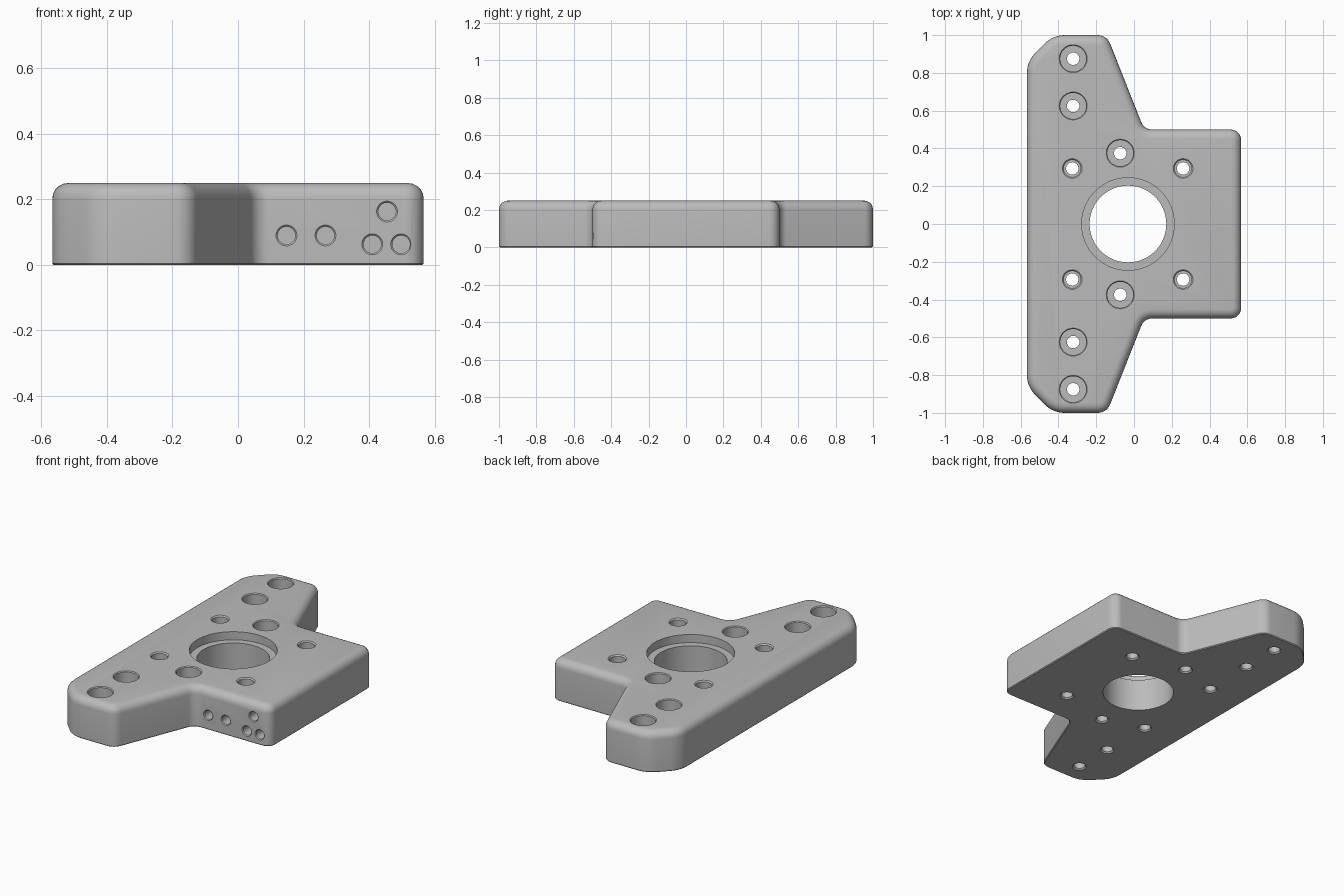
import bpy, bmesh, math
from mathutils import Vector, Matrix

if "Cube" in bpy.data.objects:
    bpy.data.objects.remove(bpy.data.objects["Cube"])

HEIGHT, ROUND, LIP = 0.25, 0.048, 0.005

metal = bpy.data.materials.new("grey_metal")
metal.diffuse_color = (0.5, 0.5, 0.5, 1)
metal.use_nodes = True
metal.node_tree.nodes["Principled BSDF"].inputs["Base Color"].default_value = metal.diffuse_color

# Half outline (back side): x, y, corner radius; mirrored in y for the front
half = [(0.567, 0.5, 0.055), (0.054, 0.5, 0.06), (-0.144, 1.0, 0.07),
        (-0.43, 1.0, 0.15), (-0.567, 0.86, 0.15)]
outline = half + [(x, -y, r) for x, y, r in reversed(half)]


def rounded_ring(inset):
    """Outline with filleted corners, moved inward by inset."""
    points, n, steps = [], len(outline), 6
    for i, (x, y, r) in enumerate(outline):
        p = Vector((x, y))
        a = (p - Vector(outline[i - 1][:2])).normalized()
        b = (Vector(outline[(i + 1) % n][:2]) - p).normalized()
        turn = a.x * b.y - a.y * b.x
        side = 1 if turn > 0 else -1          # convex or concave corner
        angle = math.acos(max(-1, min(1, a.dot(b))))
        normal = Vector((-a.y, a.x)) * side
        centre = p - a * r * math.tan(angle / 2) + normal * r
        radius = r - inset * side
        for k in range(steps + 1):
            t = side * angle * k / steps
            points.append(centre + Matrix.Rotation(t, 2) @ (-normal * radius))
    return points


def loft(bm, rings):
    """Closed skin through rings of equal length, capped at both ends."""
    loops = [[bm.verts.new(p) for p in ring] for ring in rings]
    for low, high in zip(loops, loops[1:]):
        for i in range(len(low)):
            j = (i + 1) % len(low)
            bm.faces.new((low[i], low[j], high[j], high[i]))
    bm.faces.new(loops[0][::-1])
    bm.faces.new(loops[-1])


def finish(bm, name):
    bmesh.ops.recalc_face_normals(bm, faces=bm.faces)
    mesh = bpy.data.meshes.new(name)
    bm.to_mesh(mesh)
    bm.free()
    mesh.materials.append(metal)
    obj = bpy.data.objects.new(name, mesh)
    bpy.context.collection.objects.link(obj)
    return obj


# Plate body: tiny bottom bevel, straight wall, rounded top edge
levels = [(LIP, 0), (0, LIP)]
for k in range(6):
    t = math.pi / 2 * k / 5
    levels.append((ROUND * (1 - math.cos(t)), HEIGHT - ROUND * (1 - math.sin(t))))
bm = bmesh.new()
loft(bm, [[(p.x, p.y, z) for p in rounded_ring(d)] for d, z in levels])
plate = finish(bm, "mounting_plate")

# Hole cutters: turned profiles (radius, height)
bm = bmesh.new()


def turned(profile, matrix, sides=32):
    loft(bm, [[matrix @ Vector((r * math.cos(2 * math.pi * i / sides),
                                r * math.sin(2 * math.pi * i / sides), z))
               for i in range(sides)] for r, z in profile])


def bolt_hole(x, y, bore, shaft, depth, bevel):
    floor = HEIGHT - depth
    turned([(shaft + 0.008, -0.02), (shaft + 0.008, 0), (shaft, 0.008),
            (shaft, floor), (bore, floor), (bore, HEIGHT - bevel),
            (bore + bevel, HEIGHT), (bore + bevel, HEIGHT + 0.02)],
           Matrix.Translation((x, y, 0)))


for s in (1, -1):
    for x, y in ((-0.322, 0.875), (-0.322, 0.625), (-0.073, 0.375)):
        bolt_hole(x, s * y, 0.069, 0.033, 0.14, 0.005)
    for x in (-0.327, 0.26):
        bolt_hole(x, s * 0.294, 0.045, 0.033, 0.1, 0.007)

# Central bearing bore with stepped seat
turned([(0.203, -0.02), (0.203, 0.2), (0.245, 0.2), (0.245, 0.27)],
       Matrix.Translation((-0.032, 0, 0)), 64)

# Blind ports in the front face
for x, z in ((0.148, 0.09), (0.267, 0.09), (0.455, 0.163), (0.41, 0.063), (0.498, 0.063)):
    turned([(0.032, -0.02), (0.032, 0), (0.027, 0.005), (0.027, 0.13)],
           Matrix.Translation((x, -0.5, z)) @ Matrix.Rotation(-math.pi / 2, 4, 'X'), 24)
cutter = finish(bm, "hole_cutter")
cutter.hide_render = True

# Cut the holes and shade
cut = plate.modifiers.new("holes", 'BOOLEAN')
cut.operation, cut.solver, cut.object = 'DIFFERENCE', 'EXACT', cutter
bpy.context.view_layer.objects.active = plate
plate.select_set(True)
bpy.ops.object.modifier_apply(modifier=cut.name)
bpy.data.objects.remove(cutter)
bpy.ops.object.shade_smooth_by_angle(angle=math.radians(30))
